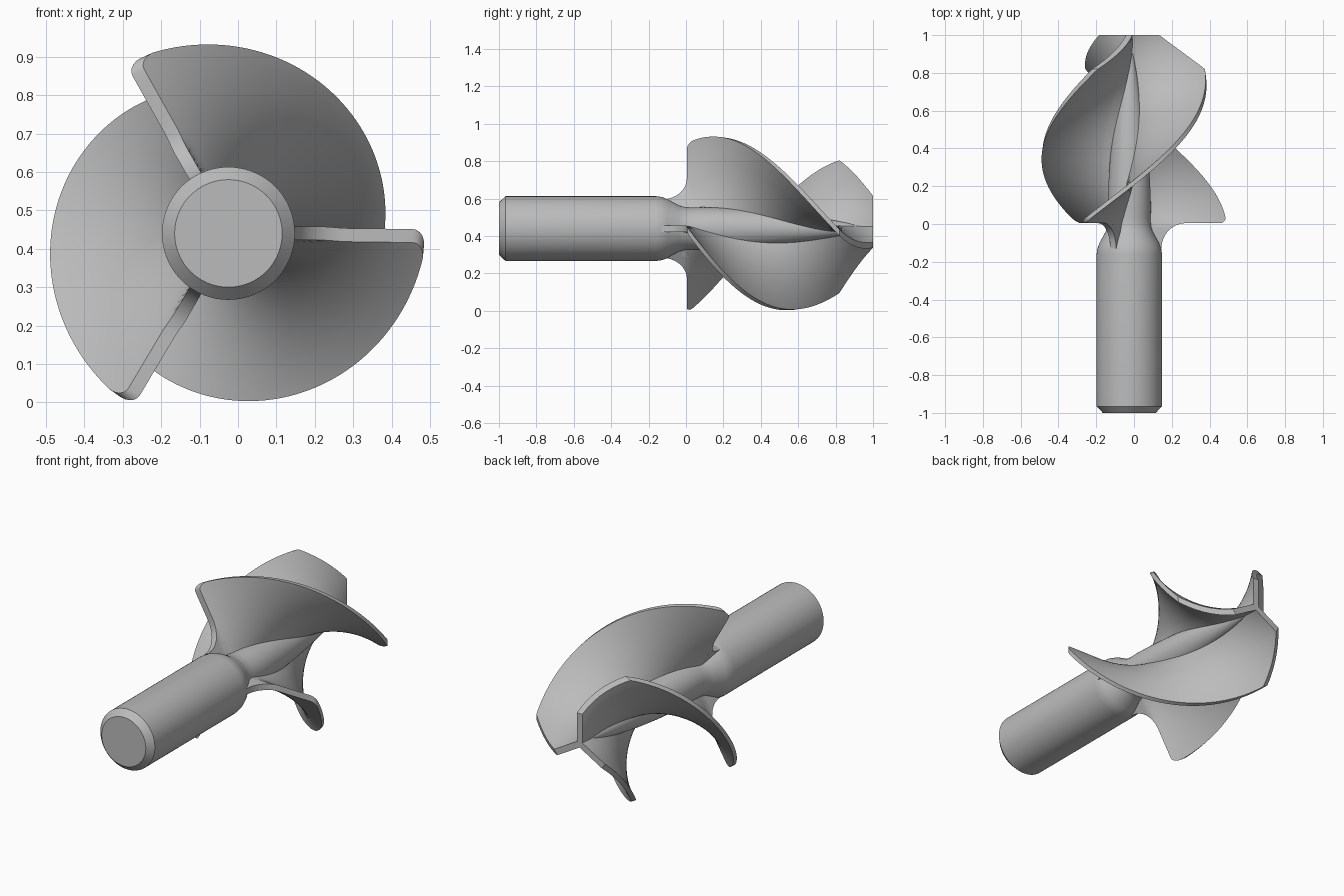
import bpy, bmesh, math

cube = bpy.data.objects.get("Cube")
if cube:
    bpy.data.objects.remove(cube, do_unlink=True)

CX, CZ = -0.025, 0.44      # rotation axis, parallel to y
TWIST = math.radians(150)  # blade twist per unit of length
HALF = 0.0175              # half blade thickness in cross-section
STATIONS = 64

metal = bpy.data.materials.new("grey metal")
metal.use_nodes = True
metal.diffuse_color = (0.5, 0.5, 0.5, 1)
metal.node_tree.nodes["Principled BSDF"].inputs["Base Color"].default_value = (0.5, 0.5, 0.5, 1)


def finish(name, bm):
    bmesh.ops.recalc_face_normals(bm, faces=bm.faces)
    mesh = bpy.data.meshes.new(name)
    bm.to_mesh(mesh)
    bm.free()
    mesh.materials.append(metal)
    obj = bpy.data.objects.new(name, mesh)
    bpy.context.collection.objects.link(obj)
    bpy.ops.object.select_all(action='DESELECT')
    obj.select_set(True)
    bpy.context.view_layer.objects.active = obj
    bpy.ops.object.shade_smooth_by_angle(angle=math.radians(30))


# Shaft and tapering hub, turned as one profile of (radius, y)
def build_shaft():
    profile = [(0.14, -1), (0.173, -0.965), (0.173, -0.16), (0.169, -0.13),
               (0.158, -0.1), (0.125, -0.04), (0.116, -0.01), (0.113, 0.03)]
    for i in range(1, 17):
        t = i / 16
        profile.append((0.113 * (1 - t ** 1.9) + 0.002, 0.03 + 0.97 * t))
    bm = bmesh.new()
    sides = 72
    rings = []
    for r, y in profile:
        angles = [2 * math.pi * k / sides for k in range(sides)]
        rings.append([bm.verts.new((CX + r * math.cos(a), y, CZ + r * math.sin(a)))
                      for a in angles])
    for a, b in zip(rings, rings[1:]):
        for k in range(sides):
            n = (k + 1) % sides
            bm.faces.new((a[k], a[n], b[n], b[k]))
    bm.faces.new(rings[0])
    bm.faces.new(rings[-1])
    finish("shaft_and_hub", bm)


# Leading edge: root fillet, straight edge, rounded tip
def leading_edge():
    pts = [(0, -0.13), (0.06, -0.13), (0.12, -0.13)]
    for i in range(9):
        a = math.pi / 2 * i / 8
        pts.append((0.3 - 0.13 * math.cos(a), -0.13 + 0.135 * math.sin(a)))
    pts += [(0.3 + 0.03 * i, 0.005) for i in range(1, 7)]
    for i in range(1, 6):
        a = math.pi / 2 * i / 5
        pts.append((0.48 + 0.03 * math.sin(a), 0.035 - 0.03 * math.cos(a)))
    return pts


# Trailing edge point matching a leading edge radius: flat end, then bevel
def trailing_point(r):
    if r <= 0.3:
        return r * 0.175 / 0.3, 1.0
    t = (r - 0.3) / 0.21
    return 0.175 + 0.225 * t, 1.0 - 0.18 * t


def build_blade(name, start):
    bm = bmesh.new()
    lead = leading_edge()
    grids = []
    for side in (HALF, -HALF):
        grid = []
        for r0, y0 in lead:
            r1, y1 = trailing_point(r0)
            row = []
            for j in range(STATIONS + 1):
                t = j / STATIONS
                r, y = r0 + (r1 - r0) * t, y0 + (y1 - y0) * t
                a = start - TWIST * max(0, y)
                c, s = math.cos(a), math.sin(a)
                row.append(bm.verts.new((CX + r * c - side * s, y,
                                         CZ + r * s + side * c)))
            grid.append(row)
        grids.append(grid)
        for p, q in zip(grid, grid[1:]):
            for j in range(STATIONS):
                bm.faces.new((p[j], p[j + 1], q[j + 1], q[j]))

    # Rim joining the two sides
    def border(g):
        return (g[0][:-1] + [row[-1] for row in g[:-1]]
                + g[-1][:0:-1] + [row[0] for row in g[:0:-1]])
    a, b = border(grids[0]), border(grids[1])
    for i in range(len(a)):
        n = (i + 1) % len(a)
        bm.faces.new((a[i], a[n], b[n], b[i]))
    finish(name, bm)


build_shaft()
for i, label in enumerate(("left", "upper", "lower")):
    build_blade(label + "_blade", math.radians(120 * i))
